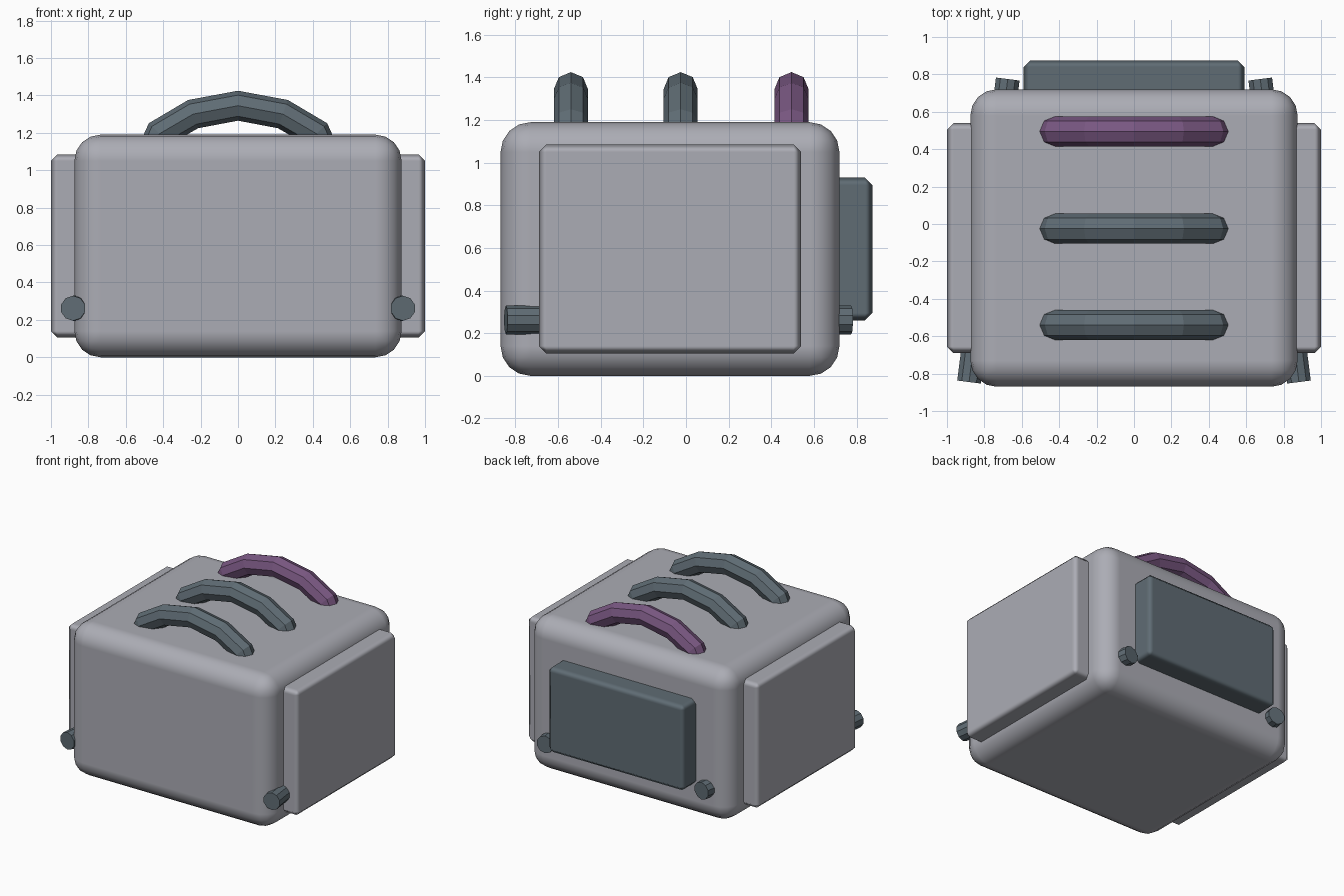
import bpy, bmesh, math
from mathutils import Vector

if "Cube" in bpy.data.objects:
    bpy.data.objects.remove(bpy.data.objects["Cube"])


def material(name, rgb):
    m = bpy.data.materials.new(name)
    m.diffuse_color = (*rgb, 1)
    m.use_nodes = True
    m.node_tree.nodes["Principled BSDF"].inputs["Base Color"].default_value = m.diffuse_color
    return m


GREY = material("light_grey", (0.41, 0.415, 0.46))
SLATE = material("slate", (0.115, 0.15, 0.175))
PURPLE = material("purple", (0.19, 0.095, 0.22))


def make_object(name, bm, mat):
    bmesh.ops.recalc_face_normals(bm, faces=bm.faces)
    mesh = bpy.data.meshes.new(name)
    bm.to_mesh(mesh)
    bm.free()
    mesh.materials.append(mat)
    obj = bpy.data.objects.new(name, mesh)
    bpy.context.collection.objects.link(obj)
    return obj


def bevel_box(name, lo, hi, width, segments, mat):
    """Box between two corners with rounded edges."""
    lo, hi = Vector(lo), Vector(hi)
    bm = bmesh.new()
    bmesh.ops.create_cube(bm, size=1)
    for v in bm.verts:
        v.co = Vector(((lo[i] + hi[i]) / 2 + v.co[i] * (hi[i] - lo[i]) for i in range(3)))
    obj = make_object(name, bm, mat)
    for p in obj.data.polygons:
        p.use_smooth = True
    mod = obj.modifiers.new("bevel", 'BEVEL')
    mod.width, mod.segments = width, segments
    mod.harden_normals = True
    return obj


def arch(name, y, mat):
    """Octagonal tube swept along a faceted arch."""
    half = [(0.24, 1.30), (0.42, 1.195), (0.475, 1.06)]
    path = [(-x, z) for x, z in reversed(half)] + [(0, 1.345)] + half
    bm = bmesh.new()
    rings = []
    for i, (x, z) in enumerate(path):
        a, b = path[max(i - 1, 0)], path[min(i + 1, len(path) - 1)]
        t = Vector((b[0] - a[0], 0, b[1] - a[1])).normalized()
        n = Vector((-t.z, 0, t.x))
        ring = []
        for k in range(8):
            ang = math.tau * k / 8
            co = Vector((x, y, z)) + 0.08 * (n * math.cos(ang) + Vector((0, 1, 0)) * math.sin(ang))
            ring.append(bm.verts.new(co))
        rings.append(ring)
    for r, s in zip(rings, rings[1:]):
        for k in range(8):
            bm.faces.new((r[k], r[(k + 1) % 8], s[(k + 1) % 8], s[k]))
    bm.faces.new(rings[0])
    bm.faces.new(rings[-1])
    return make_object(name, bm, mat)


def rod(name, start, end, radius, mat):
    """Faceted rod between two points."""
    start, end = Vector(start), Vector(end)
    d = end - start
    bm = bmesh.new()
    bmesh.ops.create_cone(bm, cap_ends=True, segments=10, radius1=radius, radius2=radius, depth=d.length)
    rot = d.to_track_quat('Z', 'Y')
    for v in bm.verts:
        v.co = (start + end) / 2 + rot @ v.co
    return make_object(name, bm, mat)


# Main rounded body
bevel_box("body", (-0.875, -0.87, 0), (0.875, 0.72, 1.19), 0.14, 4, GREY)

# Side panels and the rods that poke out at front and back
for side, s in (("left", -1), ("right", 1)):
    x0, x1 = sorted((s * 0.80, s * 1.0))
    bevel_box(side + "_panel", (x0, -0.69, 0.105), (x1, 0.54, 1.085), 0.035, 1, GREY)
    rod(side + "_rod", (s * 0.882, -0.845, 0.262), (s * 0.675, 0.775, 0.262), 0.067, SLATE)

# Back panel
bevel_box("back_panel", (-0.59, 0.65, 0.26), (0.59, 0.875, 0.93), 0.035, 1, SLATE)

# Three arches along the top
arch("front_arch", -0.54, SLATE)
arch("middle_arch", -0.025, SLATE)
arch("back_arch", 0.495, PURPLE)
